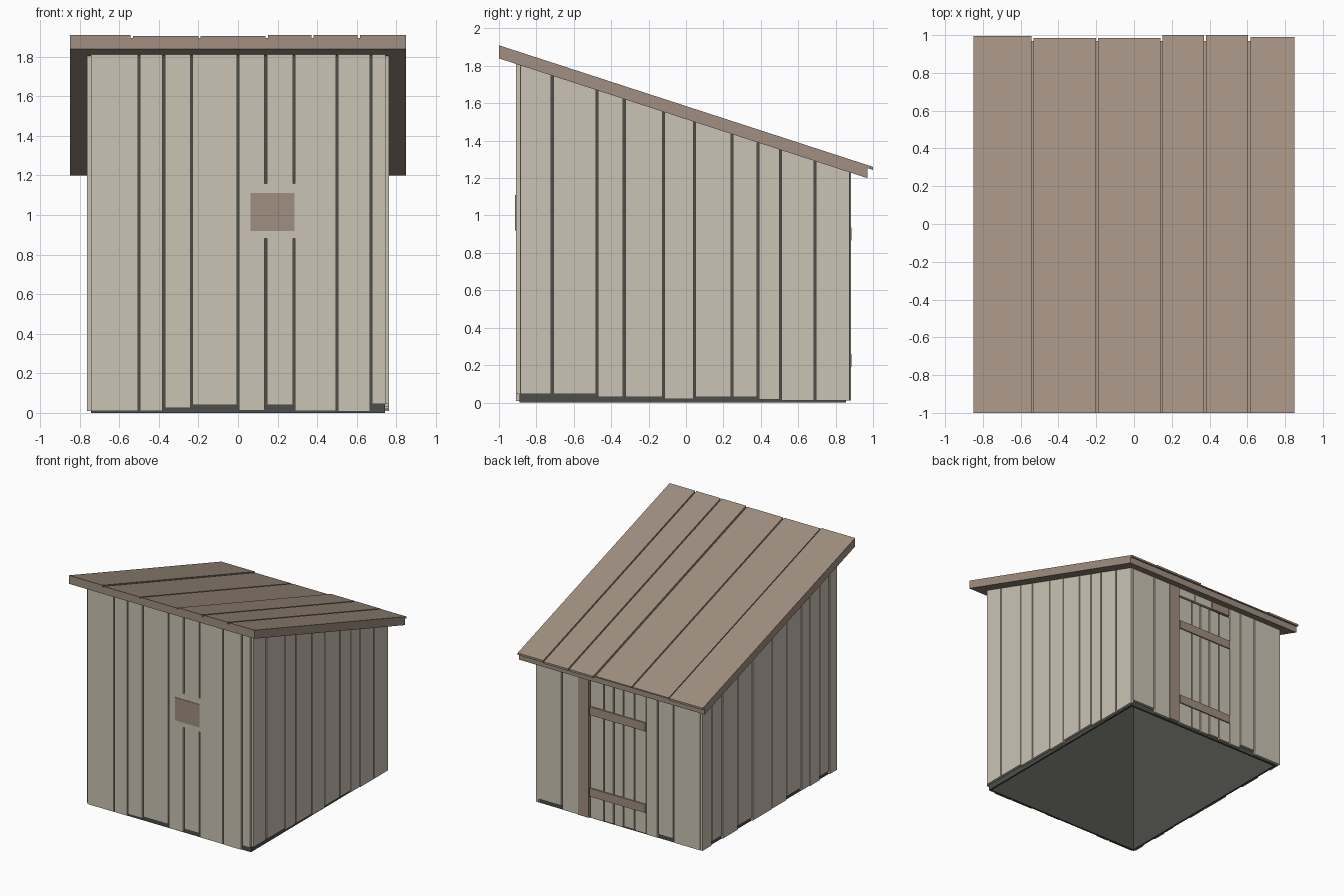
import bpy
import bmesh

if "Cube" in bpy.data.objects:
    bpy.data.objects.remove(bpy.data.objects["Cube"], do_unlink=True)


def material(name, rgb):
    m = bpy.data.materials.new(name)
    m.use_nodes = True
    m.diffuse_color = (*rgb, 1)
    bsdf = next(n for n in m.node_tree.nodes if n.type == 'BSDF_PRINCIPLED')
    bsdf.inputs["Base Color"].default_value = (*rgb, 1)
    return m


PALE = material("pale_weathered_wood", (0.60, 0.545, 0.455))
BROWN = material("brown_wood", (0.352, 0.275, 0.216))
DARK = material("dark_lining", (0.075, 0.077, 0.066))

SLOPE = 0.325
GAP = 0.011


def roof_line(offset):
    """Sloping height, offset above the roof's underside."""
    return lambda y: 1.84 - SLOPE * (y + 1) + offset


UNDER = roof_line(0.004)


def level(z):
    return lambda y: z


def add_block(bm, x0, x1, y0, y1, bottom, top):
    """Upright block whose top and bottom may follow the roof slope."""
    corners = [(x0, y0), (x1, y0), (x1, y1), (x0, y1)]
    lo = [bm.verts.new((x, y, bottom(y))) for x, y in corners]
    hi = [bm.verts.new((x, y, top(y))) for x, y in corners]
    bm.faces.new(lo[::-1])
    bm.faces.new(hi)
    for i in range(4):
        j = (i + 1) % 4
        bm.faces.new((lo[i], lo[j], hi[j], hi[i]))


def build(name, mat, blocks):
    bm = bmesh.new()
    for b in blocks:
        add_block(bm, *b)
    mesh = bpy.data.meshes.new(name)
    bm.to_mesh(mesh)
    bm.free()
    mesh.materials.append(mat)
    obj = bpy.data.objects.new(name, mesh)
    bpy.context.collection.objects.link(obj)
    return obj


def spans(edges):
    """Neighbouring board extents with a narrow gap between boards."""
    last = len(edges) - 2
    for i in range(last + 1):
        yield (edges[i] + (GAP / 2 if i else 0),
               edges[i + 1] - (GAP / 2 if i < last else 0))


def boards_along_x(edges, bottoms, y0, y1, top=UNDER):
    return [(a, b, y0, y1, level(z), top)
            for (a, b), z in zip(spans(edges), bottoms)]


def boards_along_y(edges, bottoms, x0, x1):
    return [(x0, x1, a, b, level(z), UNDER)
            for (a, b), z in zip(spans(edges), bottoms)]


# Dark lining: four thin walls, open below
build("wall_lining", DARK, [
    (-0.742, 0.742, -0.89, -0.875, level(0), UNDER),
    (-0.742, 0.742, 0.84, 0.855, level(0), UNDER),
    (-0.742, -0.727, -0.875, 0.84, level(0), UNDER),
    (0.727, 0.742, -0.875, 0.84, level(0), UNDER)])

# Front cladding
build("front_planks", PALE, boards_along_x(
    [-0.742, -0.5, -0.375, -0.235, 0, 0.14, 0.283, 0.5, 0.672, 0.745],
    [0.01, 0.01, 0.025, 0.04, 0.012, 0.04, 0.01, 0.008, 0.045],
    -0.91, -0.888))

# Front hatch: backing strips closing the gaps, with a brown plate on top
build("hatch_backing", PALE, [
    (x - 0.008, x + 0.008, -0.9095, -0.889, level(0.88), level(1.16))
    for x in (0.14, 0.283)])
build("hatch_plate", BROWN, [
    (0.062, 0.285, -0.914, -0.906, level(0.92), level(1.11))])

# Side cladding
build("left_side_planks", PALE, boards_along_y(
    [-0.886, -0.715, -0.475, -0.33, -0.12, 0.045, 0.245, 0.385, 0.505,
     0.69, 0.873],
    [0.045, 0.045, 0.03, 0.03, 0.02, 0.03, 0.03, 0.015, 0.01, 0.01],
    0.74, 0.763))
build("right_side_planks", PALE, boards_along_y(
    [-0.886, -0.79, -0.66, -0.53, -0.42, -0.23, -0.04, 0.22, 0.41, 0.61,
     0.75, 0.873],
    [0.01, 0.04, 0.01, 0.015, 0.04, 0.012, 0.01, 0.04, 0.01, 0.04, 0.01],
    -0.763, -0.74))

# Back cladding on both sides of the door
build("back_planks_left", PALE, boards_along_x(
    [0.37, 0.525, 0.742], [0.01, 0.04], 0.853, 0.876))
build("back_planks_right", PALE, boards_along_x(
    [-0.742, -0.5, -0.355, -0.25], [0.01, 0.04, 0.01], 0.853, 0.876))

# Short boards above the door, one of them brown
build("door_header", PALE, boards_along_x(
    [-0.06, 0.11, 0.27], [1.165, 1.165], 0.853, 0.874))
build("door_header_patch", BROWN, [
    (-0.24, -0.07, 0.853, 0.876, level(1.165), UNDER)])

# Door with post and two battens
build("door_post", BROWN, [(0.275, 0.372, 0.853, 0.882, level(0.01), UNDER)])
build("door_planks", PALE, boards_along_x(
    [-0.245, -0.14, -0.04, 0.05, 0.14, 0.265],
    [0.015, 0.02, 0.012, 0.015, 0.012], 0.853, 0.874, level(1.15)))
build("door_battens", BROWN, [
    (-0.245, 0.265, 0.87, 0.884, level(z), level(z + 0.07))
    for z in (0.19, 0.865)])

# Roof: solid deck with loose boards of uneven length over it
build("roof_deck", BROWN, [
    (-0.85, 0.85, -1, 0.97, roof_line(0), roof_line(0.055))])
roof_edges = [-0.85, -0.537, -0.195, 0.145, 0.377, 0.61, 0.85]
roof_ends = [0.995, 0.985, 0.985, 1.0, 1.0, 0.99]
roof_lifts = [0.07, 0.064, 0.064, 0.07, 0.07, 0.07]
build("roof_boards", BROWN, [
    (a, b, -1, end, roof_line(0.054), roof_line(lift))
    for (a, b), end, lift in zip(spans(roof_edges), roof_ends, roof_lifts)])
